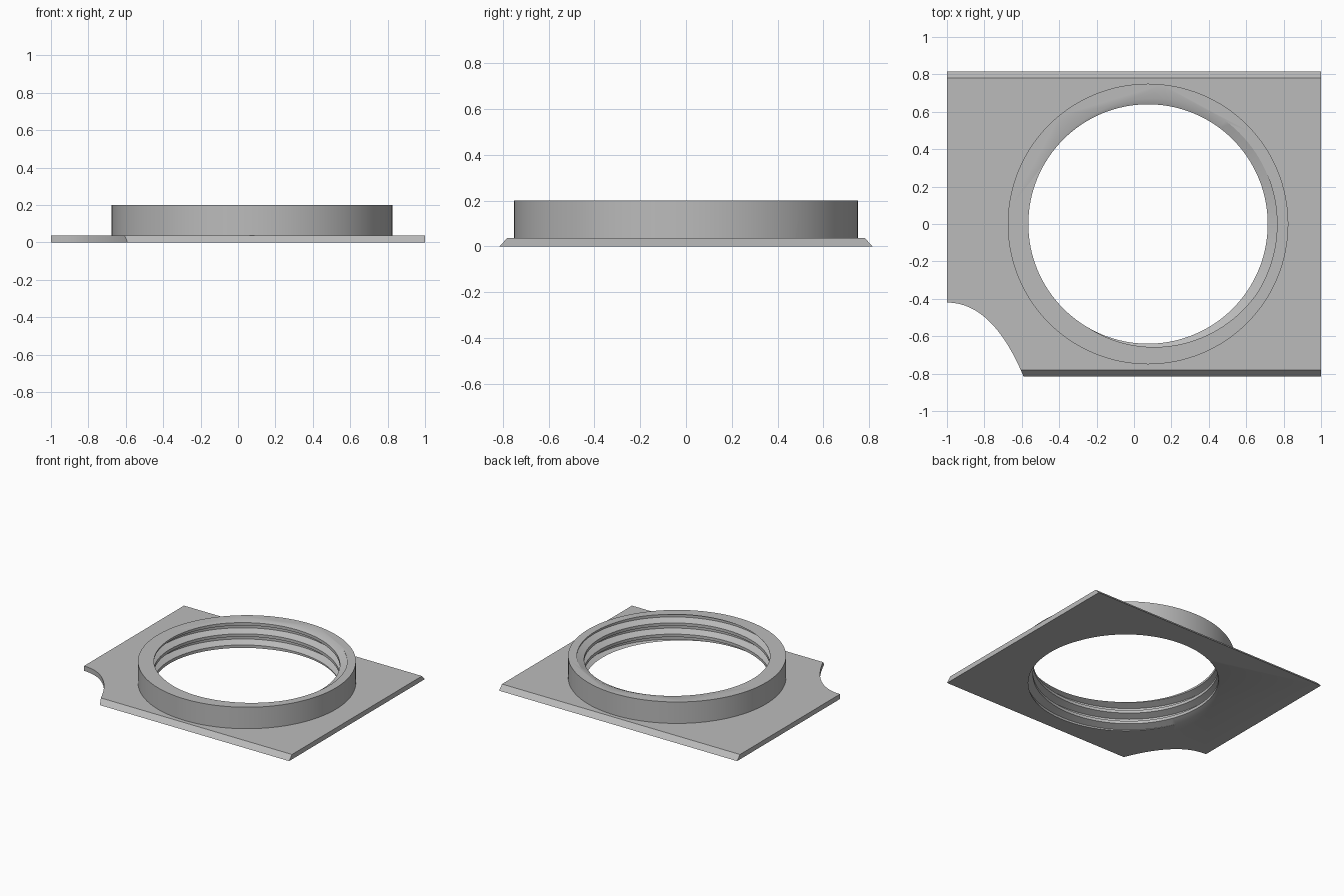
import bpy
import bmesh
from math import sin, cos, pi

CX = 0.075            # ring axis
SEG = 128
PITCH = 0.085
MINOR, MAJOR = 0.64, 0.69
HEIGHT, PLATE_T = 0.2, 0.037

cube = bpy.data.objects.get("Cube")
if cube:
    bpy.data.objects.remove(cube, do_unlink=True)

grey = bpy.data.materials.new("light_grey")
grey.use_nodes = True
colour = (0.5, 0.5, 0.5, 1)
grey.diffuse_color = colour
grey.node_tree.nodes["Principled BSDF"].inputs["Base Color"].default_value = colour


def finish(bm, name):
    bmesh.ops.recalc_face_normals(bm, faces=bm.faces)
    mesh = bpy.data.meshes.new(name)
    bm.to_mesh(mesh)
    bm.free()
    mesh.materials.append(grey)
    obj = bpy.data.objects.new(name, mesh)
    bpy.context.collection.objects.link(obj)
    return obj


def prism(name, outline, axis, depth):
    """Closed outline pushed along an axis."""
    bm = bmesh.new()
    face = bm.faces.new([bm.verts.new(p) for p in outline])
    ext = bmesh.ops.extrude_face_region(bm, geom=[face])
    verts = [v for v in ext["geom"] if isinstance(v, bmesh.types.BMVert)]
    bmesh.ops.translate(bm, verts=verts, vec=[depth * a for a in axis])
    return finish(bm, name)


def combine(target, tool, operation):
    mod = target.modifiers.new(operation, "BOOLEAN")
    mod.operation = operation
    mod.solver = "EXACT"
    mod.object = tool
    bpy.context.view_layer.objects.active = target
    bpy.ops.object.modifier_apply(modifier=mod.name)
    bpy.data.objects.remove(tool, do_unlink=True)


def thread_core():
    """Solid screw whose surface becomes the internal thread."""
    # (fraction of a pitch from the root centre, radius)
    profile = [(-0.38, MINOR), (-0.12, MAJOR), (0.12, MAJOR), (0.36, MINOR)]
    n, turns = len(profile), 8
    root_z = HEIGHT - PITCH * 10 / 360
    bm = bmesh.new()
    cols = []
    for j in range(SEG):
        a = 2 * pi * j / SEG
        cols.append([bm.verts.new((CX + r * cos(a), r * sin(a),
                                   root_z + PITCH * (k - 5 + f + j / SEG)))
                     for k in range(turns) for f, r in profile])
    rows = n * turns
    for j in range(SEG):
        last = j == SEG - 1
        shift = n if last else 0
        nxt = cols[0] if last else cols[j + 1]
        for i in range(rows - 1 - shift):
            bm.faces.new((cols[j][i], nxt[i + shift],
                          nxt[i + 1 + shift], cols[j][i + 1]))
    # fans that close both ends
    low = [c[0] for c in cols] + cols[0][n:0:-1]
    top = rows - 1 - n
    high = [cols[0][rows - 1]] + [c[top] for c in cols[::-1]]
    high = [c[rows - 1] for c in cols[:-1]]
    # the last column stops one turn lower, so trim the end to a single loop
    edge = [e for e in bm.edges if e.is_boundary]
    for loop_is_low in (True, False):
        side = [e for e in edge
                if (e.verts[0].co.z + e.verts[1].co.z < HEIGHT) == loop_is_low]
        z = -0.4 if loop_is_low else 0.6
        tip = bm.verts.new((CX, 0, z))
        for e in side:
            bm.faces.new((e.verts[0], e.verts[1], tip))
    return finish(bm, "thread_core")


# plate with sloping front and back edges
plate = prism("threaded_plate",
              [(-1, -0.815, 0), (-1, 0.815, 0),
               (-1, 0.78, PLATE_T), (-1, -0.78, PLATE_T)], (1, 0, 0), 2)

# curved corner notch
start, ctrl, end = (-1, -0.42), (-0.76, -0.42), (-0.597, -0.8)
curve = []
for i in range(25):
    t = i / 24
    curve.append([(1 - t) ** 2 * s + 2 * t * (1 - t) * c + t * t * e
                  for s, c, e in zip(start, ctrl, end)])
path = [(-1.1, -0.42)] + curve + [(-0.585, -0.83), (-0.585, -0.9), (-1.1, -0.9)]
combine(plate, prism("notch", [(x, y, -0.1) for x, y in path], (0, 0, 1), 0.3),
        "DIFFERENCE")

# raised collar
circle = [(CX + 0.75 * cos(2 * pi * i / SEG), 0.75 * sin(2 * pi * i / SEG), 0.01)
          for i in range(SEG)]
combine(plate, prism("collar", circle, (0, 0, 1), HEIGHT - 0.01), "UNION")

# threaded opening
combine(plate, thread_core(), "DIFFERENCE")

bpy.ops.object.select_all(action="DESELECT")
plate.select_set(True)
bpy.context.view_layer.objects.active = plate
bpy.ops.object.shade_smooth_by_angle(angle=pi / 6)
